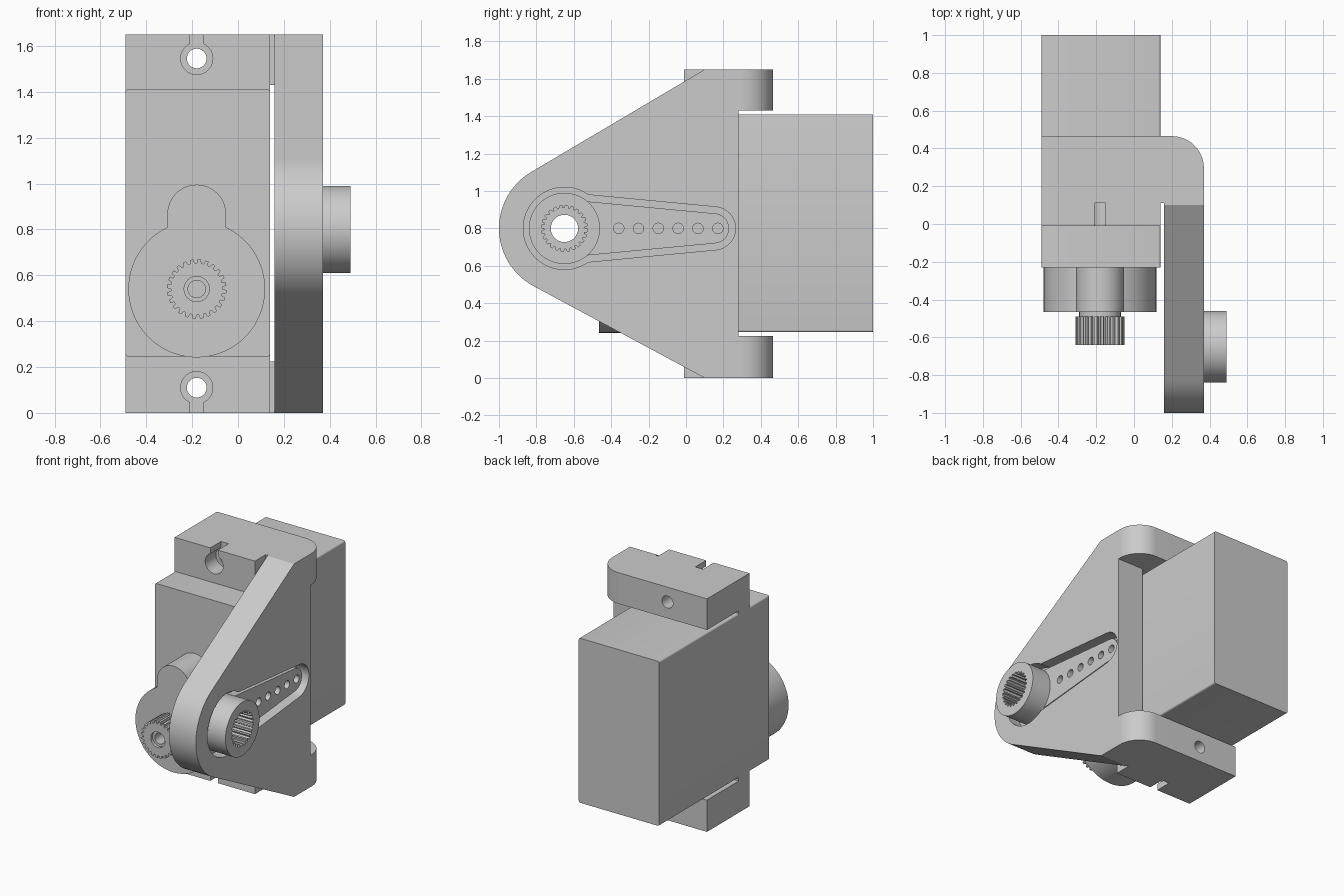
import bpy, bmesh
from math import pi, sin, cos, radians

if "Cube" in bpy.data.objects:
    bpy.data.objects.remove(bpy.data.objects["Cube"], do_unlink=True)

GREY = (0.6, 0.6, 0.6, 1)
mat = bpy.data.materials.new("light grey plastic")
mat.use_nodes = True
mat.diffuse_color = GREY
mat.node_tree.nodes["Principled BSDF"].inputs["Base Color"].default_value = GREY


def arc(u, v, r, start, end, n=24):
    """Points on an arc, angles in degrees."""
    step = (end - start) / n
    return [(u + r * cos(radians(start + i * step)),
             v + r * sin(radians(start + i * step))) for i in range(n + 1)]


def circle(u, v, r, n=64):
    return arc(u, v, r, 0, 360, n)[:-1]


def gear(u, v, inner, outer, teeth):
    """Flat-topped spline outline."""
    pts = []
    for i in range(teeth):
        for k, r in ((0, inner), (0.3, inner), (0.45, outer), (0.85, outer)):
            a = 2 * pi * (i + k) / teeth
            pts.append((u + r * cos(a), v + r * sin(a)))
    return pts


def rect(u0, u1, v0, v1):
    return [(u0, v0), (u1, v0), (u1, v1), (u0, v1)]


def prism(name, pts, axis, a, b):
    """Extrude a flat outline along an axis from a to b."""
    place = {"x": lambda p, d: (d, p[0], p[1]),
             "y": lambda p, d: (p[0], d, p[1]),
             "z": lambda p, d: (p[0], p[1], d)}[axis]
    bm = bmesh.new()
    ends = [[bm.verts.new(place(p, d)) for p in pts] for d in (a, b)]
    n = len(pts)
    for ring in ends:
        bm.faces.new(ring)
    for i in range(n):
        j = (i + 1) % n
        bm.faces.new((ends[0][i], ends[0][j], ends[1][j], ends[1][i]))
    bmesh.ops.recalc_face_normals(bm, faces=bm.faces)
    mesh = bpy.data.meshes.new(name)
    bm.to_mesh(mesh)
    bm.free()
    mesh.materials.append(mat)
    ob = bpy.data.objects.new(name, mesh)
    bpy.context.collection.objects.link(ob)
    return ob


def combine(ob, other, operation):
    """Boolean another solid into ob, then discard it."""
    mod = ob.modifiers.new("boolean", "BOOLEAN")
    mod.operation, mod.solver, mod.object = operation, "EXACT", other
    bpy.context.view_layer.objects.active = ob
    bpy.ops.object.modifier_apply(modifier=mod.name)
    bpy.data.objects.remove(other, do_unlink=True)


def add(ob, *args):
    combine(ob, prism("addition", *args), "UNION")


def cut(ob, *args):
    combine(ob, prism("cutter", *args), "DIFFERENCE")


def arm_outline(half, tip):
    """Tapered arm with a round tip, in y and z."""
    return [(-0.6, HUB_Z - half)] + arc(0.15, HUB_Z, tip, -85, 85) + [(-0.6, HUB_Z + half)]


LEFT, RIGHT, SHAFT_X, SHAFT_Z = -0.49, 0.14, -0.18, 0.54
HUB_Y, HUB_Z, TOP = -0.65, 0.80, 1.65
PLATE_IN, PLATE_OUT = 0.16, 0.37

# Motor case with slightly rounded long edges
r, z0, z1 = 0.012, 0.245, 1.41
case = (arc(RIGHT - r, z1 - r, r, 0, 90, 4) + arc(LEFT + r, z1 - r, r, 90, 180, 4)
        + arc(LEFT + r, z0 + r, r, 180, 270, 4) + arc(RIGHT - r, z0 + r, r, 270, 360, 4))
parts = [prism("motor_case", case, "y", -0.23, 1.0)]

# Mounting ears with open screw slots
for name, lo, hi, hole, edge in (("lower_ear", 0, 0.26, 0.11, -0.1),
                                 ("upper_ear", 1.395, TOP, 1.545, TOP + 0.1)):
    ear = prism(name, rect(LEFT, RIGHT, lo, hi), "y", -0.01, 0.11)
    cut(ear, circle(SHAFT_X, hole, 0.07), "y", -0.1, 0.2)
    cut(ear, rect(SHAFT_X - 0.03, SHAFT_X + 0.03, min(hole, edge), max(hole, edge)), "y", -0.1, 0.2)
    parts.append(ear)

# Gear housing: large round boss joined to a small one
housing = prism("gear_housing", circle(SHAFT_X, SHAFT_Z, 0.298, 96), "y", -0.465, -0.225)
add(housing, arc(SHAFT_X, 0.867, 0.128, 0, 180) + [(SHAFT_X - 0.128, 0.6), (SHAFT_X + 0.128, 0.6)],
    "y", -0.465, -0.225)
parts.append(housing)

# Output shaft: neck, splined end and screw hole
parts.append(prism("shaft_neck", circle(SHAFT_X, SHAFT_Z, 0.11), "y", -0.495, -0.46))
shaft = prism("splined_shaft", gear(SHAFT_X, SHAFT_Z, 0.113, 0.13, 24), "y", -0.64, -0.49)
cut(shaft, circle(SHAFT_X, SHAFT_Z, 0.055, 32), "y", -0.7, -0.62)
cut(shaft, circle(SHAFT_X, SHAFT_Z, 0.038, 32), "y", -0.7, -0.52)
parts.append(shaft)

# Bracket: side plate with a rounded nose and two bent mounting lugs
plate = [(0.28, 0), (0.28, TOP), (0.10, TOP)] + arc(HUB_Y, HUB_Z, 0.35, 120.4, 242) + [(0.10, 0)]
bracket = prism("bracket", plate, "x", PLATE_IN, PLATE_OUT)
lug = [(LEFT, 0.465), (LEFT, 0.11), (PLATE_OUT, 0.11)] + arc(0.2, 0.295, 0.17, 0, 90)
for lo, hi, hole in ((0, 0.225, 0.11), (1.43, TOP, 1.545)):
    add(bracket, lug, "z", lo, hi)
    cut(bracket, circle(SHAFT_X, hole, 0.043, 32), "y", 0, 0.6)
# Recess for the horn, and the screw hole through the plate
cut(bracket, circle(HUB_Y, HUB_Z, 0.22), "x", 0.28, 0.5)
cut(bracket, arm_outline(0.187, 0.115), "x", 0.28, 0.5)
cut(bracket, circle(HUB_Y, HUB_Z, 0.073), "x", 0, 0.5)
parts.append(bracket)

# Horn: splined hub and a tapered arm with a row of holes
horn = prism("horn", circle(HUB_Y, HUB_Z, 0.19), "x", 0.27, 0.49)
add(horn, arm_outline(0.151, 0.08), "x", 0.27, 0.34)
cut(horn, gear(HUB_Y, HUB_Z, 0.108, 0.123, 24), "x", 0.30, 0.6)
cut(horn, circle(HUB_Y, HUB_Z, 0.073), "x", 0.2, 0.4)
for i in range(6):
    cut(horn, circle(-0.36 + i * 0.106, HUB_Z, 0.028, 24), "x", 0.2, 0.5)
parts.append(horn)

# Smooth the curves and keep the edges sharp
bpy.ops.object.select_all(action="DESELECT")
for ob in parts:
    ob.select_set(True)
bpy.context.view_layer.objects.active = parts[0]
bpy.ops.object.shade_smooth_by_angle(angle=radians(25))
